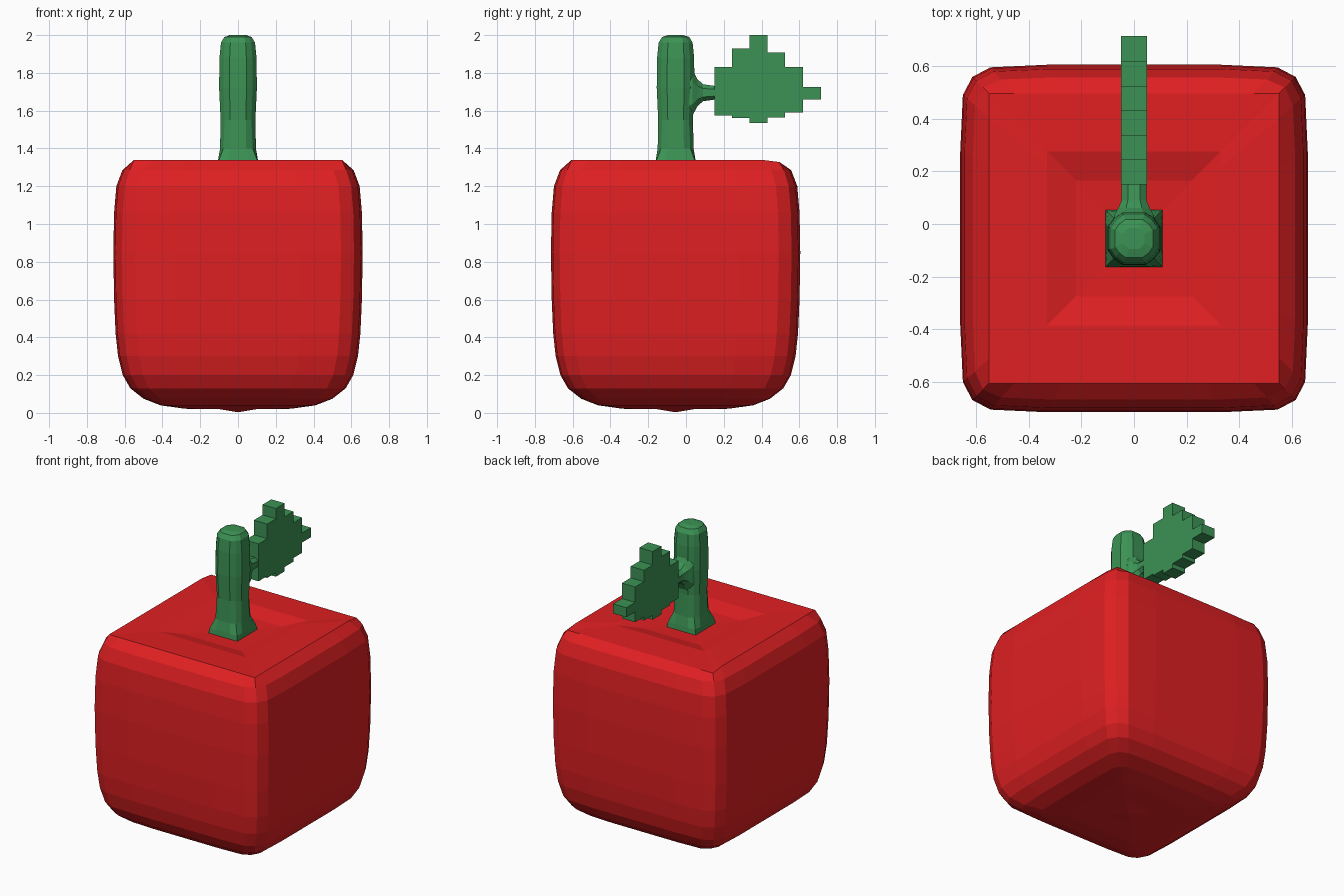
import bpy, bmesh
from mathutils import Vector

if "Cube" in bpy.data.objects:
    bpy.data.objects.remove(bpy.data.objects["Cube"])

CY = -0.055  # centre of the fruit and stem in y


def material(name, rgb):
    m = bpy.data.materials.new(name)
    m.diffuse_color = (*rgb, 1)
    m.use_nodes = True
    m.node_tree.nodes["Principled BSDF"].inputs["Base Color"].default_value = m.diffuse_color
    return m


RED = material("red", (0.74, 0.014, 0.016))
GREEN = material("green", (0.045, 0.29, 0.09))


def finish(bm, name, mat):
    bmesh.ops.recalc_face_normals(bm, faces=bm.faces)
    me = bpy.data.meshes.new(name)
    bm.to_mesh(me)
    bm.free()
    me.materials.append(mat)
    ob = bpy.data.objects.new(name, me)
    bpy.context.collection.objects.link(ob)
    return ob


def loft(name, rings, mat):
    """Skin a list of closed point rings and cap both ends."""
    bm = bmesh.new()
    loops = [[bm.verts.new(p) for p in r] for r in rings]
    n = len(loops[0])
    for a, b in zip(loops, loops[1:]):
        for i in range(n):
            j = (i + 1) % n
            bm.faces.new((a[i], a[j], b[j], b[i]))
    bm.faces.new(loops[0])
    bm.faces.new(loops[-1])
    return finish(bm, name, mat)


def square_ring(half, z, rounding, quarter):
    """Square ring whose corners blend from sharp (0) to the rounded quarter (1)."""
    pts = []
    for k in range(4):
        for sharp, soft in quarter:
            p = Vector(sharp).lerp(Vector(soft), rounding) * half
            for _ in range(k):
                p = Vector((-p.y, p.x))
            pts.append((p.x, p.y + CY, z))
    return pts


# Fruit: rounded cube with a shallow dimple on top and a small point below
BODY_Q = [((1, 0), (1, 0)), ((1, .5), (1, .5)), ((1, .826), (.985, .826)),
          ((1, 1), (.93, .93)), ((.826, 1), (.826, .985)), ((.5, 1), (.5, 1))]
body_profile = [
    (0.01, 0.005, 0), (0.1, 0.02, 0), (0.28, 0.022, 0.5), (0.41, 0.04, 1),
    (0.50, 0.075, 1), (0.57, 0.13, 1), (0.61, 0.20, 1), (0.635, 0.30, 1),
    (0.648, 0.42, 1), (0.656, 0.60, 1), (0.66, 0.85, 1), (0.656, 1.06, 1),
    (0.644, 1.20, 1), (0.612, 1.285, 0.9), (0.55, 1.34, 0), (0.33, 1.335, 0),
    (0.22, 1.305, 0), (0.1, 1.30, 0)]
fruit = loft("fruit", [square_ring(h, z, r, BODY_Q) for h, z, r in body_profile], RED)
# The rear top edge is slightly softer than the front one
for v in fruit.data.vertices:
    if v.co.z > 1.338 and v.co.y > 0.45:
        v.co.z -= 0.012

# Stem: flared square foot turning into an octagonal post
STEM_Q = [((1, .5), (1, .45)), ((1, 1), (.77, .77)), ((.5, 1), (.45, 1))]
stem_profile = [(0.11, 1.29, 0), (0.106, 1.335, 0.15), (0.095, 1.40, 0.8),
                (0.092, 1.55, 1), (0.10, 1.72, 1), (0.098, 1.88, 1),
                (0.09, 1.96, 1), (0.072, 1.99, 1), (0.04, 2.0, 1)]
loft("stem", [square_ring(h, z, r, STEM_Q) for h, z, r in stem_profile], GREEN)

# Branch: tapers out of the back of the stem to the leaf
branch_profile = [(-0.02, 0.08, 0.16), (0.035, 0.075, 0.12), (0.06, 0.06, 0.072),
                  (0.09, 0.047, 0.045), (0.16, 0.047, 0.035)]
OCT = [(1, .5), (.5, 1), (-.5, 1), (-1, .5), (-1, -.5), (-.5, -1), (.5, -1), (1, -.5)]
loft("branch", [[(a * w, y, 1.695 + b * h) for a, b in OCT]
                for y, w, h in branch_profile], GREEN)

# Leaf: stepped outline of columns, extruded sideways
columns = [(0.15, 1.575, 1.83), (0.243, 1.562, 1.93), (0.337, 1.535, 2.0),
           (0.431, 1.565, 1.908), (0.525, 1.59, 1.83), (0.62, 1.66, 1.725)]
ends = [c[0] for c in columns[1:]] + [0.715]
lower, upper = [], []
for (y0, lo, hi), y1 in zip(columns, ends):
    lower += [(y0, lo), (y1, lo)]
    upper += [(y0, hi), (y1, hi)]
outline = lower + upper[::-1]
loft("leaf", [[(x, y, z) for y, z in outline] for x in (-0.05, 0.05)], GREEN)
